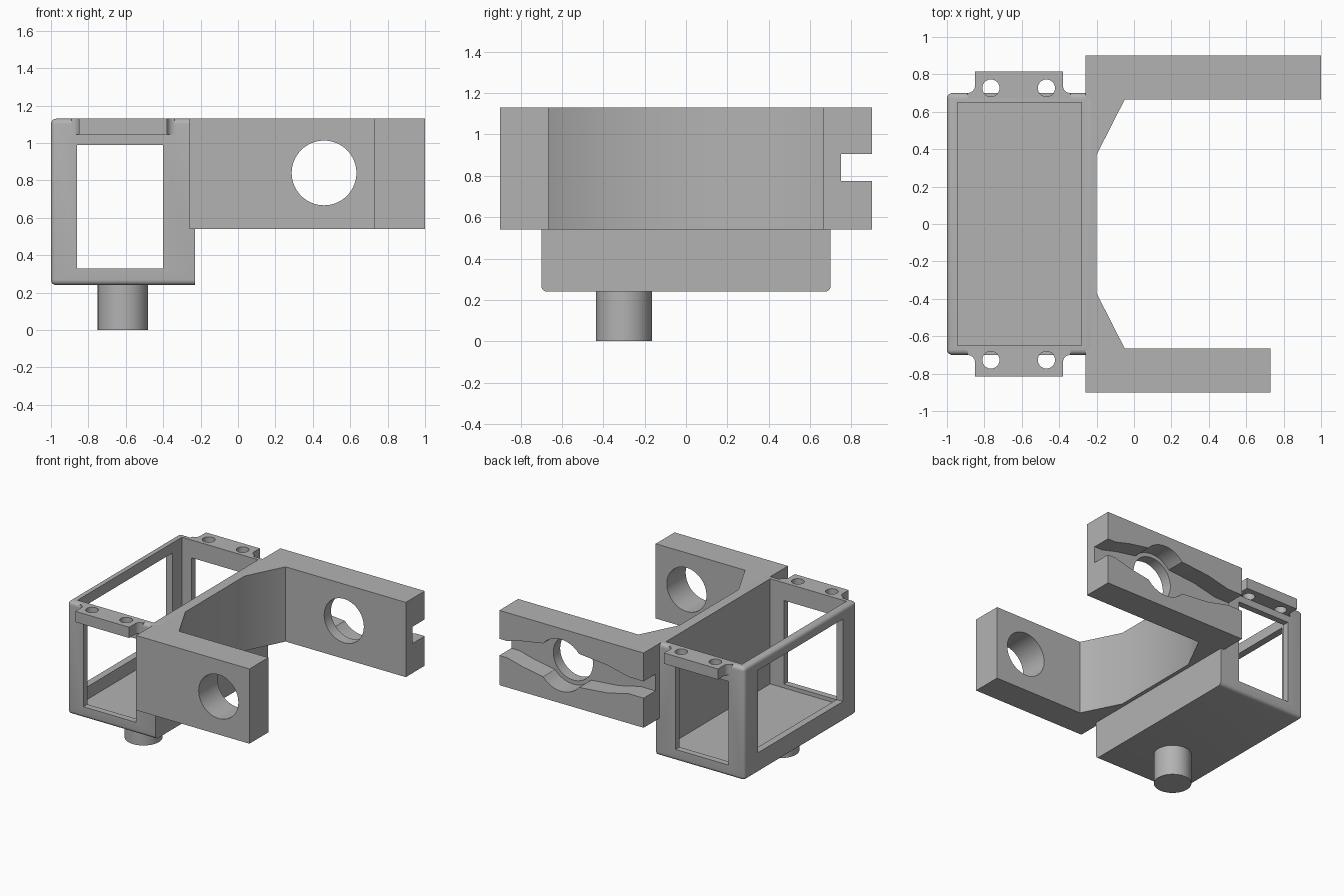
import bpy, bmesh, math
from mathutils import Matrix, Vector

if "Cube" in bpy.data.objects:
    bpy.data.objects.remove(bpy.data.objects["Cube"], do_unlink=True)

grey = bpy.data.materials.new("plain grey")
grey.use_nodes = True
grey.diffuse_color = (0.45, 0.45, 0.45, 1)
grey.node_tree.nodes["Principled BSDF"].inputs["Base Color"].default_value = (0.45, 0.45, 0.45, 1)

TOP, ARM_LOW, BOX_LOW = 1.13, 0.54, 0.24


def finish(name, bm):
    bmesh.ops.recalc_face_normals(bm, faces=bm.faces)
    mesh = bpy.data.meshes.new(name)
    bm.to_mesh(mesh)
    bm.free()
    mesh.materials.append(grey)
    ob = bpy.data.objects.new(name, mesh)
    bpy.context.collection.objects.link(ob)
    return ob


def box(name, lo, hi, radius=0, keep=None):
    bm = bmesh.new()
    bmesh.ops.create_cube(bm, size=1)
    for v in bm.verts:
        v.co = [lo[i] + (v.co[i] + 0.5) * (hi[i] - lo[i]) for i in range(3)]
    if radius:
        edges = [e for e in bm.edges if keep(e)]
        bmesh.ops.bevel(bm, geom=edges, offset=radius, segments=5,
                        profile=0.5, affect='EDGES')
    return finish(name, bm)


def cylinder(name, centre, radius, depth, axis='Z', sides=48):
    bm = bmesh.new()
    bmesh.ops.create_cone(bm, cap_ends=True, segments=sides, radius1=radius,
                          radius2=radius, depth=depth)
    if axis == 'Y':
        bmesh.ops.rotate(bm, verts=bm.verts, matrix=Matrix.Rotation(math.pi / 2, 3, 'X'))
    bmesh.ops.translate(bm, verts=bm.verts, vec=centre)
    return finish(name, bm)


def prism(name, points, start, end, axis='Z'):
    """Extrude a flat outline along Z (x, y points) or Y (x, z points)."""
    bm = bmesh.new()
    place = (lambda a, b, d: (a, b, d)) if axis == 'Z' else (lambda a, b, d: (a, d, b))
    face = bm.faces.new([bm.verts.new(place(a, b, start)) for a, b in points])
    new = bmesh.ops.extrude_face_region(bm, geom=[face])["geom"]
    bmesh.ops.translate(bm, vec=Vector(place(0, 0, end - start)),
                        verts=[g for g in new if isinstance(g, bmesh.types.BMVert)])
    return finish(name, bm)


def cut(ob, cutters):
    for c in cutters:
        c.hide_render = True
        mod = ob.modifiers.new("cut", 'BOOLEAN')
        mod.operation, mod.solver, mod.object = 'DIFFERENCE', 'EXACT', c
        bpy.context.view_layer.objects.active = ob
        bpy.ops.object.modifier_apply(modifier=mod.name)
        bpy.data.objects.remove(c, do_unlink=True)


def smooth(ob):
    bpy.ops.object.select_all(action='DESELECT')
    ob.select_set(True)
    bpy.context.view_layer.objects.active = ob
    bpy.ops.object.shade_smooth_by_angle(angle=math.radians(30))


# Open-topped housing, rounded except on the side joined to the bracket
housing = box("housing", (-1, -0.7, BOX_LOW), (-0.23, 0.7, TOP), 0.028,
              lambda e: min(v.co.x for v in e.verts) < -0.5 or
              (abs(e.verts[0].co.x - e.verts[1].co.x) > 0.1))
cut(housing, [
    box("cavity", (-0.945, -0.65, 0.30), (-0.28, 0.65, 1.4)),
    box("end_windows", (-0.86, -1, 0.33), (-0.40, 1, 0.99)),
    box("side_window", (-1.2, -0.53, 0.40), (-0.7, 0.53, 1.05)),
])
smooth(housing)

# Round peg below the floor
smooth(cylinder("peg", (-0.615, -0.30, 0.135), 0.135, 0.27))

# Mounting tabs with flared roots and two screw holes each
for side, label in ((-1, "front_tab"), (1, "back_tab")):
    r = 0.04
    arc = [(r * math.sin(t * math.pi / 12), r * (1 - math.cos(t * math.pi / 12))) for t in range(7)]
    left = [(-0.85 - r + a, 0.70 + b) for a, b in arc]
    right = [(-0.38 + r - a, 0.70 + b) for a, b in reversed(arc)]
    outline = [(-0.89, 0.66)] + left + [(-0.85, 0.815), (-0.38, 0.815)] + right + [(-0.34, 0.66)]
    tab = prism(label, [(x, side * y) for x, y in outline], 1.045, TOP)
    holes = [(x, side * 0.727, 1.1) for x in (-0.765, -0.468)]
    cut(tab, [cylinder("screw_hole", h, 0.046, 0.4, sides=32) for h in holes])
    cut(housing, [cylinder("screw_hole", h, 0.046, 0.11, sides=32) for h in holes])
    smooth(tab)

# Forked bracket: two arms joined by a web
bracket = prism("bracket", [
    (-0.26, -0.9), (0.73, -0.9), (0.73, -0.665), (-0.05, -0.665), (-0.2, -0.37),
    (-0.2, 0.37), (-0.05, 0.665), (1, 0.665), (1, 0.9), (-0.26, 0.9)], ARM_LOW, TOP)

# Pivot holes and the tapered slot with a round hub in the back arm
HX, HZ = 0.46, 0.84
upper = [(1.1, 0.066), (0.93, 0.066), (0.80, 0.10)]
upper += [(HX + 0.205 * math.cos(math.radians(a)), 0.205 * math.sin(math.radians(a)))
          for a in range(40, 141, 10)]
upper += [(0.06, 0.11), (-0.13, 0.066), (-0.35, 0.066)]
slot = [(x, HZ + h) for x, h in upper] + [(x, HZ - h) for x, h in reversed(upper)]
cut(bracket, [
    cylinder("pivot_hole", (HX, 0, HZ), 0.173, 2.4, 'Y', 64),
    prism("slot", slot, 0.75, 1.0, 'Y'),
])
smooth(bracket)
